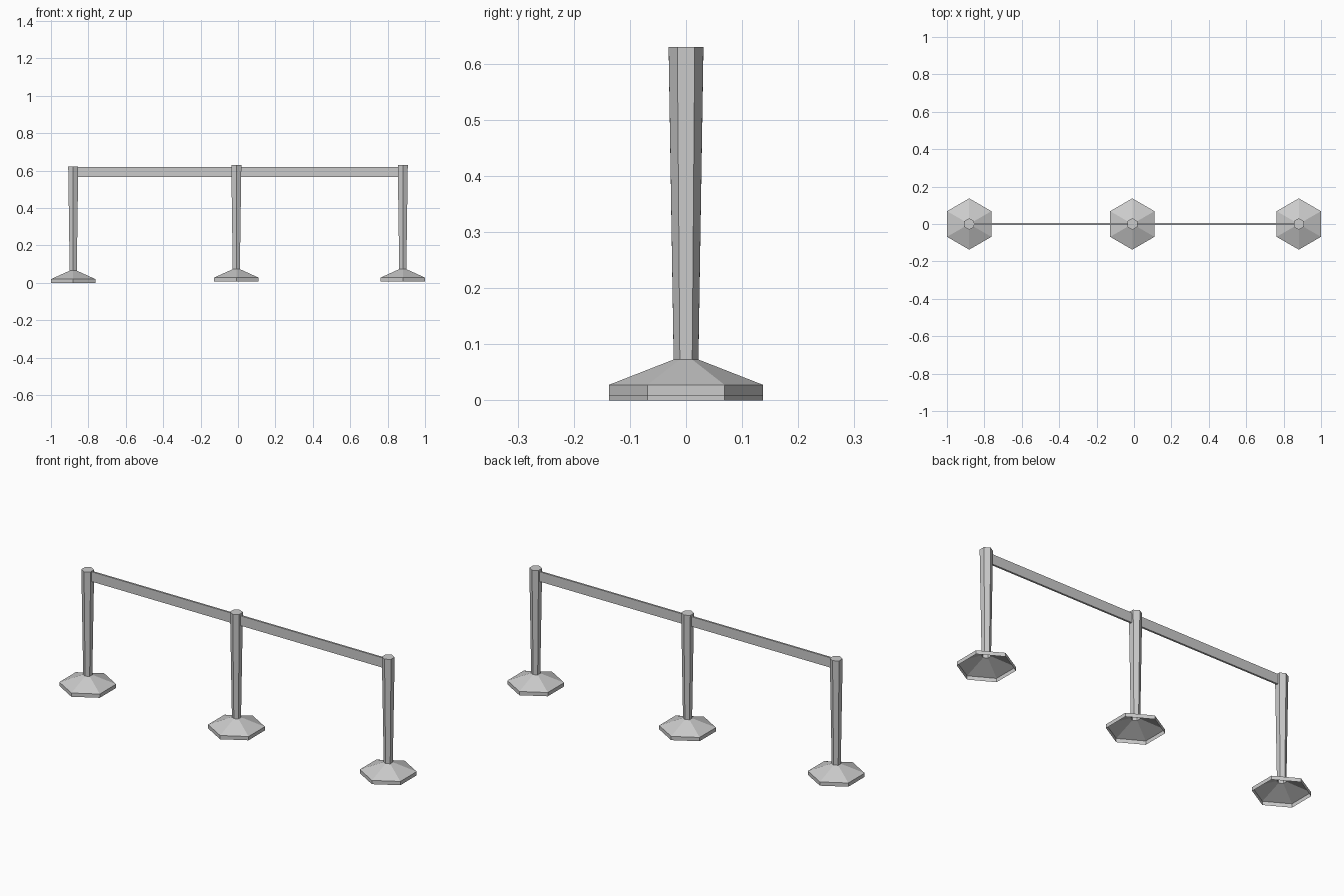
import bpy, bmesh
from math import sin, cos, pi

if "Cube" in bpy.data.objects:
    bpy.data.objects.remove(bpy.data.objects["Cube"])


def make_object(name, bm):
    bmesh.ops.recalc_face_normals(bm, faces=bm.faces[:])
    mesh = bpy.data.meshes.new(name)
    bm.to_mesh(mesh)
    bm.free()
    obj = bpy.data.objects.new(name, mesh)
    bpy.context.collection.objects.link(obj)
    return obj


# Six-sided post: open, hollow foot, tapered shaft and closed top
def post(name, x, z):
    profile = [(0.137, 0), (0.137, 0.02), (0.022, 0.065), (0.031, 0.622)]
    bm = bmesh.new()
    rings = [[bm.verts.new((r * sin(i * pi / 3), r * cos(i * pi / 3), h))
              for i in range(6)] for r, h in profile]
    for a, b in zip(rings, rings[1:]):
        for i in range(6):
            j = (i + 1) % 6
            bm.faces.new((a[i], a[j], b[j], b[i]))
    bm.faces.new(rings[-1])
    make_object(name, bm).location = (x, 0, z)


# Thin barrier strap between two posts
def strap(name, x0, x1, z0, z1, thickness=0.01):
    bm = bmesh.new()
    bmesh.ops.create_cube(bm, size=1)
    bmesh.ops.scale(bm, vec=(x1 - x0, thickness, z1 - z0), verts=bm.verts)
    make_object(name, bm).location = ((x0 + x1) / 2, 0, (z0 + z1) / 2)


post("left_post", -0.881, 0.0)
post("middle_post", -0.009, 0.008)
post("right_post", 0.881, 0.008)

strap("left_strap", -0.87, -0.009, 0.567, 0.619)
strap("right_strap", -0.009, 0.87, 0.567, 0.619)
